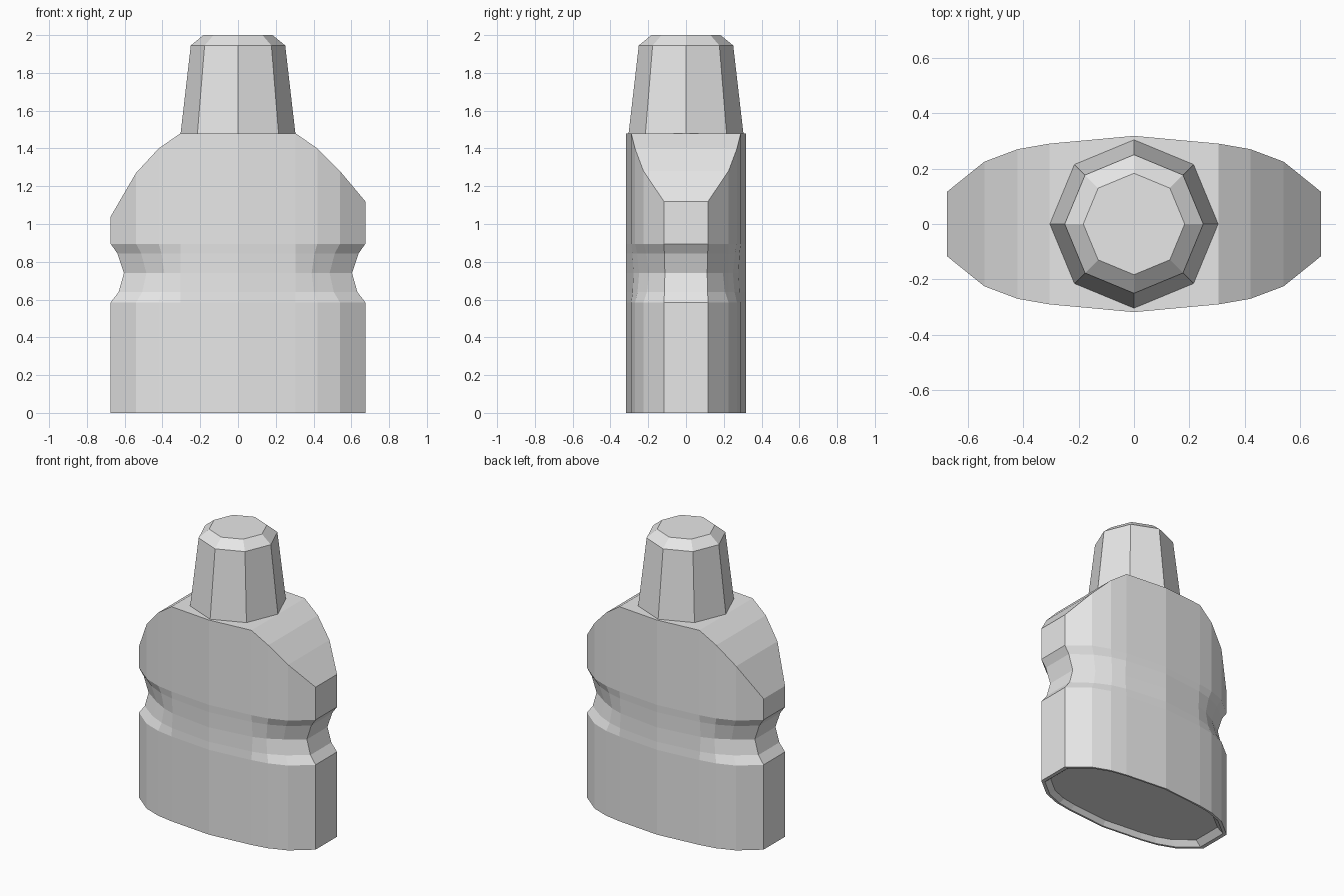
import bpy, bmesh, math

cube = bpy.data.objects.get("Cube")
if cube:
    bpy.data.objects.remove(cube, do_unlink=True)

grey = bpy.data.materials.new("plain_grey")
grey.use_nodes = True
colour = (0.8, 0.8, 0.8, 1)
grey.diffuse_color = colour
grey.node_tree.nodes["Principled BSDF"].inputs["Base Color"].default_value = colour


def finish(bm, name):
    bmesh.ops.recalc_face_normals(bm, faces=bm.faces)
    mesh = bpy.data.meshes.new(name)
    bm.to_mesh(mesh)
    bm.free()
    mesh.materials.append(grey)
    obj = bpy.data.objects.new(name, mesh)
    bpy.context.collection.objects.link(obj)
    return obj


def bridge(bm, lower, upper):
    n = len(lower)
    for i in range(n):
        j = (i + 1) % n
        bm.faces.new((lower[i], lower[j], upper[j], upper[i]))


# Stations across the body: x, half depth, shoulder height, groove dx, groove dy
left = [(0.674, 0.117, 1.12, 0.07, 0.005), (0.54, 0.225, 1.28, 0.055, 0.03),
        (0.42, 0.27, 1.40, 0.03, 0.022), (0.305, 0.29, 1.48, 0, 0.012)]
right = [(-x, y, z, -dx, dy) for x, y, z, dx, dy in left]
right[0] = (-0.674, 0.117, 1.04, -0.07, 0.005)
right[1] = (-0.54, 0.225, 1.27, -0.055, 0.03)
stations = right + [(0, 0.318, 1.48, 0, 0)] + left[::-1]
outline = [(s, -1) for s in stations] + [(s, 1) for s in reversed(stations)]
count = len(stations)

# Body: upright walls with a grip groove that fades towards the middle
bm = bmesh.new()


def ring(height, groove=0, scale=1):
    return [bm.verts.new(((x - dx * groove) * scale,
                          side * (y - dy * groove) * scale,
                          top if height is None else height))
            for (x, y, top, dx, dy), side in outline]


levels = [(0, 0), (0.585, 0), (0.64, 0.6), (0.74, 1), (0.845, 0.5), (0.895, 0), (None, 0)]
rings = [ring(h, g) for h, g in levels]
for lower, upper in zip(rings, rings[1:]):
    bridge(bm, lower, upper)

# Sloping shoulders, one strip between each pair of stations
top = rings[-1]
for i in range(count - 1):
    bm.faces.new((top[i], top[i + 1], top[-2 - i], top[-1 - i]))

# Recessed base inside a narrow rim
rim = ring(0, scale=0.96)
recess = ring(0.035, scale=0.9)
bridge(bm, rings[0], rim)
bridge(bm, rim, recess)
bm.faces.new(recess)
finish(bm, "bottle_body")

# Eight-sided tapered cap with a chamfered top
bm = bmesh.new()
cap = []
for radius, height in [(0.304, 1.478), (0.25, 1.945), (0.183, 2.0)]:
    cap.append([bm.verts.new((radius * math.cos(k * math.pi / 4),
                              radius * math.sin(k * math.pi / 4), height))
                for k in range(8)])
for lower, upper in zip(cap, cap[1:]):
    bridge(bm, lower, upper)
bm.faces.new(cap[-1])
bm.faces.new(cap[0])
finish(bm, "bottle_cap")
